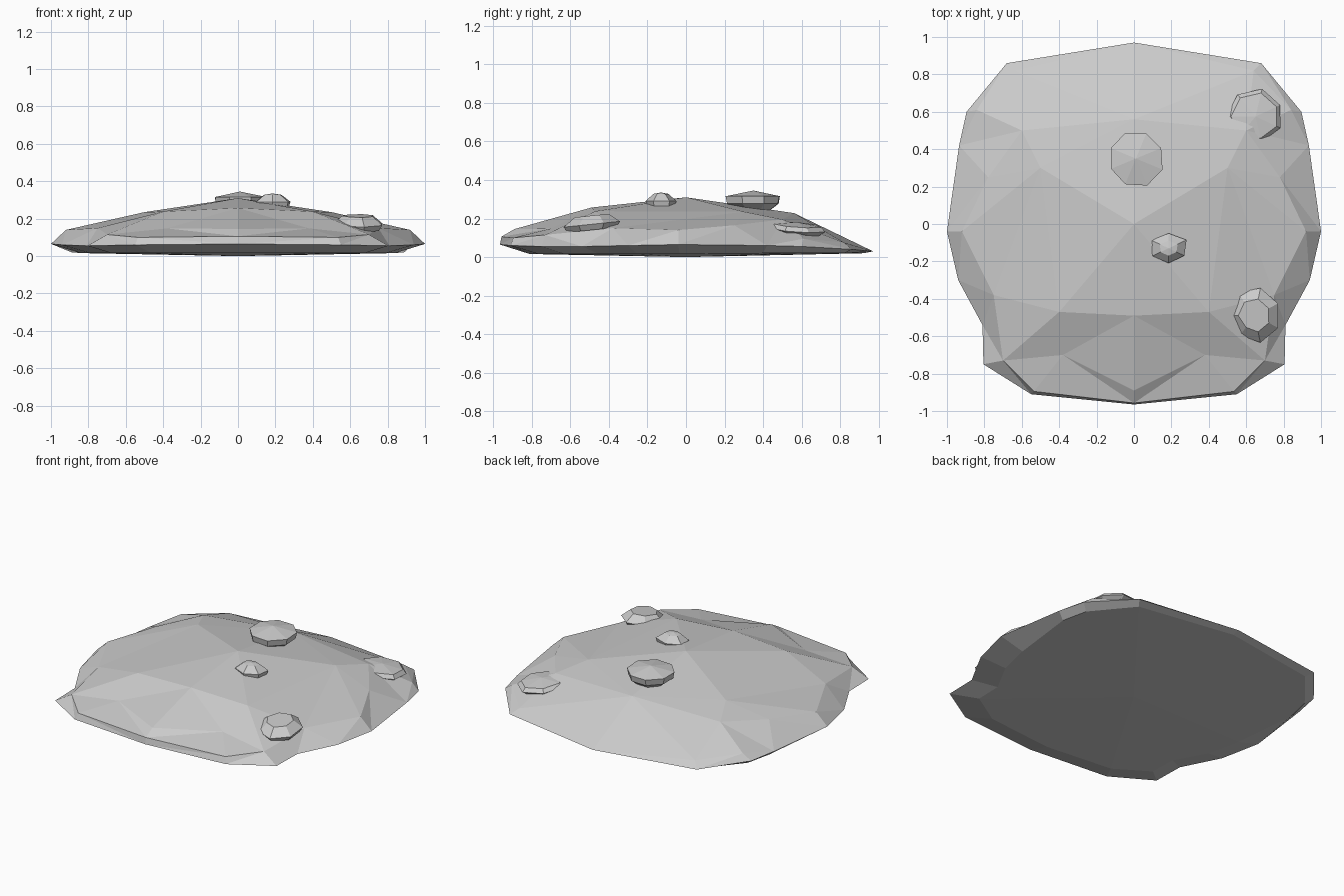
import bpy, bmesh, math, random
from mathutils import Vector
from mathutils.geometry import delaunay_2d_cdt

if "Cube" in bpy.data.objects:
    bpy.data.objects.remove(bpy.data.objects["Cube"])

random.seed(4)

# half outline of the mound, back to front (x, y, z)
RIM = [(0, .97, .03), (.68, .86, .04), (.895, .6, .055), (.935, .42, .06),
       (1, -.04, .065), (.94, -.3, .06), (.81, -.54, .055), (.805, -.75, .055),
       (.55, -.91, .06), (0, -.965, .065)]
# half of the upper relief: crown, shoulders, front slope and ledge
RELIEF = [(0, 0, .31), (0, .56, .228), (.5, .3, .235), (.6, .5, .195),
          (.64, .82, .075), (.84, .61, .095), (.78, .25, .165), (.92, -.04, .14),
          (.75, -.38, .15), (.4, -.47, .238), (0, -.49, .257),
          (.38, -.70, .148), (0, -.89, .145), (.7, -.73, .115),
          (.535, -.895, .1), (0, -.957, .106)]
RIDGES = [(0, 1), (0, 2), (2, 3), (1, 3), (2, 7), (8, 7), (8, 9), (9, 10),
          (9, 11), (11, 12), (11, 13), (8, 13), (14, 15), (13, 14), (0, 10)]


def new_object(name, bm):
    bmesh.ops.recalc_face_normals(bm, faces=bm.faces)
    mesh = bpy.data.meshes.new(name)
    bm.to_mesh(mesh)
    bm.free()
    obj = bpy.data.objects.new(name, mesh)
    bpy.context.collection.objects.link(obj)
    return obj


# mound: triangulated relief inside the mirrored rim
def build_mound():
    rim = RIM + [(-x, y, z) for x, y, z in RIM[-2:0:-1]]
    n = len(rim)
    pts = list(rim)
    edges = [(i, (i + 1) % n) for i in range(n)]
    for s in (1, -1):
        index = []
        for x, y, z in RELIEF:
            p = (s * x, y, z)
            if x == 0:
                p = (0, y, z)
            if p not in pts:
                pts.append(p)
            index.append(pts.index(p))
        edges += [(index[a], index[b]) for a, b in RIDGES]
    vs, _, faces, origin, _, _ = delaunay_2d_cdt(
        [Vector(p[:2]) for p in pts], edges, [], 1, 1e-5)
    bm = bmesh.new()
    verts = [bm.verts.new((v.x, v.y, pts[o[0]][2] if o else .15))
             for v, o in zip(vs, origin)]
    for f in faces:
        bm.faces.new([verts[i] for i in f])
    # shallow dished underside
    border = [e for e in bm.edges if e.is_boundary]
    ring = bmesh.ops.extrude_edge_only(bm, edges=border)["geom"]
    for v in [g for g in ring if isinstance(g, bmesh.types.BMVert)]:
        k = .84 if v.co.y < .2 else .95
        v.co = (v.co.x * k, v.co.y * k, .016 if v.co.y < .2 else .02)
    centre = bm.verts.new((0, 0, 0))
    for e in [e for e in bm.edges if e.is_boundary]:
        bm.faces.new((e.verts[0], e.verts[1], centre))
    return new_object("mound", bm)


# stone: stacked uneven rings (scale, height fraction) with a faceted cap
def build_stone(name, loc, size, sides, levels, tilt=(0, 0), peak=1.0, jitter=.1):
    bm = bmesh.new()
    wobble = [random.uniform(1 - jitter, 1 + jitter) for _ in range(sides)]
    rings = []
    for k, h in levels:
        ring = []
        for i in range(sides):
            a = math.tau * (i + .5) / sides
            x, y = k * wobble[i] * math.cos(a), k * wobble[i] * math.sin(a)
            z = loc[2] + h * size[2] + tilt[0] * x + tilt[1] * y
            ring.append(bm.verts.new((loc[0] + x * size[0] / 2, loc[1] + y * size[1] / 2, z)))
        rings.append(ring)
    for lo, hi in zip(rings, rings[1:]):
        for i in range(sides):
            j = (i + 1) % sides
            bm.faces.new((lo[i], lo[j], hi[j], hi[i]))
    bm.faces.new(rings[0][::-1])
    top = bm.verts.new((loc[0], loc[1], loc[2] + peak * size[2]))
    for i in range(sides):
        bm.faces.new((rings[-1][i], rings[-1][(i + 1) % sides], top))
    return new_object(name, bm)


build_mound()
build_stone("back_crown_stone", (.01, .35, .24), (.3, .3, .105), 8,
            [(.6, 0), (.95, .35), (1, .72)], peak=1, jitter=.05)
build_stone("small_stone", (.185, -.13, .26), (.21, .17, .075), 6,
            [(.9, 0), (1, .4), (.5, .9)], peak=1)
build_stone("back_side_stone", (.65, .575, .11), (.3, .29, .075), 7,
            [(.75, .1), (1, .45), (.85, .75)], tilt=(-.015, -.01), peak=.95, jitter=.05)
build_stone("front_side_stone", (.645, -.49, .13), (.27, .29, .1), 7,
            [(.85, .1), (1, .4), (.6, .85)], tilt=(0, .015), peak=.85)
